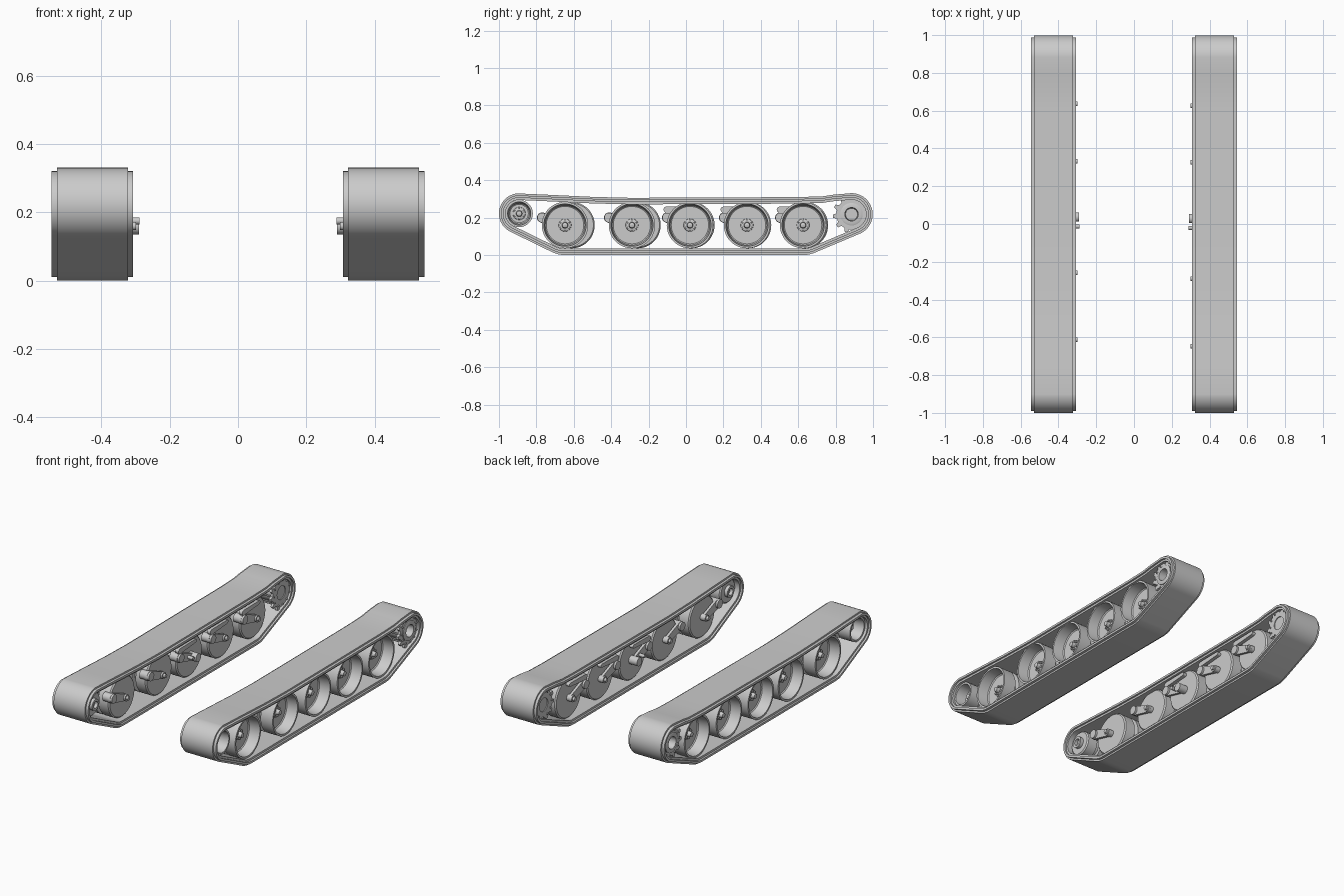
import bpy, bmesh
from math import sin, cos, pi, radians, atan2

cube = bpy.data.objects.get("Cube")
if cube:
    bpy.data.objects.remove(cube, do_unlink=True)

grey = bpy.data.materials.new("plain grey")
grey.use_nodes = True
grey.diffuse_color = (0.6, 0.6, 0.6, 1)
grey.node_tree.nodes["Principled BSDF"].inputs["Base Color"].default_value = (0.6, 0.6, 0.6, 1)


def finish(name, bm):
    """Turn a bmesh into a shaded object."""
    bmesh.ops.recalc_face_normals(bm, faces=bm.faces)
    mesh = bpy.data.meshes.new(name)
    bm.to_mesh(mesh)
    bm.free()
    mesh.materials.append(grey)
    obj = bpy.data.objects.new(name, mesh)
    bpy.context.collection.objects.link(obj)
    bpy.ops.object.select_all(action='DESELECT')
    obj.select_set(True)
    bpy.context.view_layer.objects.active = obj
    bpy.ops.object.shade_smooth_by_angle(angle=radians(30))
    return obj


def bridge(bm, a, b):
    for i in range(len(a)):
        j = (i + 1) % len(a)
        bm.faces.new((a[i], a[j], b[j], b[i]))


def prism(name, outer, x0, x1, inner=None):
    """Extrude a (y, z) outline along x, optionally hollow."""
    bm = bmesh.new()
    ring = lambda pts, x: [bm.verts.new((x, y, z)) for y, z in pts]
    a, b = ring(outer, x0), ring(outer, x1)
    bridge(bm, a, b)
    if inner:
        c, d = ring(inner, x0), ring(inner, x1)
        bridge(bm, c, d)
        bridge(bm, a, c)
        bridge(bm, b, d)
    else:
        bm.faces.new(a)
        bm.faces.new(b)
    return finish(name, bm)


def lathe(name, profile, side, y, z, segs=40):
    """Spin an (x, radius) profile that starts and ends on the axle."""
    bm = bmesh.new()
    rings = []
    for x, r in profile:
        rings.append([bm.verts.new((side * x, y + r * cos(2 * pi * i / segs), z + r * sin(2 * pi * i / segs)))
                      for i in range(segs)])
    for a, b in zip(rings, rings[1:]):
        bridge(bm, a, b)
    bm.faces.new(rings[0])
    bm.faces.new(rings[-1])
    return finish(name, bm)


def rod(name, side, y, z, r, x0, x1, segs=16):
    return lathe(name, [(x0, r), (x1, r)], side, y, z, segs)


def arc(y, z, r, a0, a1, n):
    return [(y + r * cos(radians(a0 + (a1 - a0) * i / n)),
             z + r * sin(radians(a0 + (a1 - a0) * i / n))) for i in range(n + 1)]


def link(name, side, p, q, r0, r1, x0, x1):
    """Flat bar with rounded ends between two (y, z) points."""
    a = atan2(q[1] - p[1], q[0] - p[0]) * 180 / pi
    pts = arc(*p, r0, a + 90, a + 270, 10) + arc(*q, r1, a - 90, a + 90, 10)
    return prism(name, pts, side * x0, side * x1)


WHEELS = [-0.647, -0.289, 0.021, 0.326, 0.626]
SHIFTS = [0.035, 0.03, 0.008, 0.006, 0.01]
AXLE_Z = 0.16
IDLER = (-0.892, 0.222)
SPROCKET = (0.885, 0.218)


def track_outline(d):
    """Track loop around the end wheels and road wheels, inset by d."""
    top = [(0.79, 0.323), (0.73, 0.314), (0.6, 0.31), (0, 0.307),
           (-0.3, 0.306), (-0.5, 0.311), (-0.75, 0.323)]
    return (arc(*IDLER, 0.108 - d, 95, 244, 24)
            + arc(WHEELS[0], AXLE_Z, AXLE_Z - d, 244, 270, 6)
            + arc(WHEELS[-1], AXLE_Z, AXLE_Z - d, 270, 293, 6)
            + arc(*SPROCKET, 0.113 - d, 293, 450, 24)
            + [(y, z - d) for y, z in top])


def gear_outline(y, z, root, tip, teeth):
    pts = []
    for t in range(teeth):
        for f, r in ((0, root), (0.4, root), (0.55, tip), (0.85, tip)):
            a = 2 * pi * (t + f) / teeth
            pts.append((y + r * cos(a), z + r * sin(a)))
    return pts


def bolts(name, side, y, z, ring, r, x0, x1, count):
    for i in range(count):
        a = 2 * pi * (i + 0.5) / count
        rod(name, side, y + ring * cos(a), z + ring * sin(a), r, x0, x1, 8)


def dish_wheel(name, side, y, z, r):
    """Double wheel: flat inner face, guide groove, open bowl outside."""
    lathe(name, [(0.345, 0), (0.345, r - 0.007), (0.352, r), (0.415, r), (0.415, r * 0.75),
                 (0.44, r * 0.75), (0.44, r), (0.52, r), (0.52, r - 0.011),
                 (0.455, r - 0.018), (0.45, r - 0.024), (0.45, 0)], side, y, z, 48)
    lathe(name + "_hub", [(0.445, 0), (0.445, 0.035), (0.458, 0.033), (0.462, 0.017),
                          (0.485, 0.014), (0.488, 0)], side, y, z, 24)
    bolts(name + "_hub_bolt", side, y, z, 0.025, 0.006, 0.455, 0.468, 6)


for side, label in ((1, "left"), (-1, "right")):
    # Track: raised tread over a wider band
    prism(label + "_tread", track_outline(0), side * 0.322, side * 0.53, track_outline(0.014))
    prism(label + "_track_band", track_outline(0.01), side * 0.307, side * 0.546, track_outline(0.023))
    prism(label + "_track_lining", track_outline(0.021), side * 0.318, side * 0.535, track_outline(0.035))

    # Road wheels and swing arms
    for i, base in enumerate(WHEELS):
        y = base + (SHIFTS[i] if side < 0 else 0)
        pivot = (y - 0.122, 0.2)
        dish_wheel(label + "_road_wheel", side, y, AXLE_Z, 0.124)
        rod(label + "_axle", side, y, AXLE_Z, 0.012, 0.299, 0.36)
        rod(label + "_axle_collar", side, y, AXLE_Z, 0.02, 0.312, 0.36)
        link(label + "_swing_arm", side, pivot, (y, AXLE_Z), 0.028, 0.02, 0.322, 0.338)
        rod(label + "_arm_pivot", side, *pivot, 0.026, 0.31, 0.375, 20)
        if i > 1:
            link(label + "_damper", side, (y - 0.125, 0.243), (y + 0.02, 0.25), 0.016, 0.011, 0.318, 0.34)
            link(label + "_damper_bracket", side, pivot, (y - 0.115, 0.243), 0.016, 0.014, 0.322, 0.336)
        if i == 2:
            rod(label + "_centre_mount", side, y + 0.008, AXLE_Z, 0.025, 0.29, 0.36, 20)
            rod(label + "_centre_stub", side, y - 0.042, 0.175, 0.01, 0.288, 0.34)

    # Front idler
    dish_wheel(label + "_idler", side, *IDLER, 0.073)
    lathe(label + "_idler_collar", [(0.35, 0.034), (0.325, 0.034), (0.325, 0.02), (0.344, 0.02)],
          side, *IDLER, 24)

    # Rear sprocket: two toothed plates on a hollow drum
    for x0, x1 in ((0.33, 0.345), (0.505, 0.52)):
        prism(label + "_sprocket_plate", gear_outline(*SPROCKET, 0.082, 0.1, 11), side * x0, side * x1,
              gear_outline(*SPROCKET, 0.04, 0.04, 11))
    lathe(label + "_sprocket_drum", [(0.335, 0), (0.335, 0.06), (0.525, 0.06), (0.528, 0.052),
                                     (0.528, 0.036), (0.46, 0.032), (0.46, 0)], side, *SPROCKET, 36)
    bolts(label + "_sprocket_bolt", side, *SPROCKET, 0.073, 0.005, 0.325, 0.525, 11)
